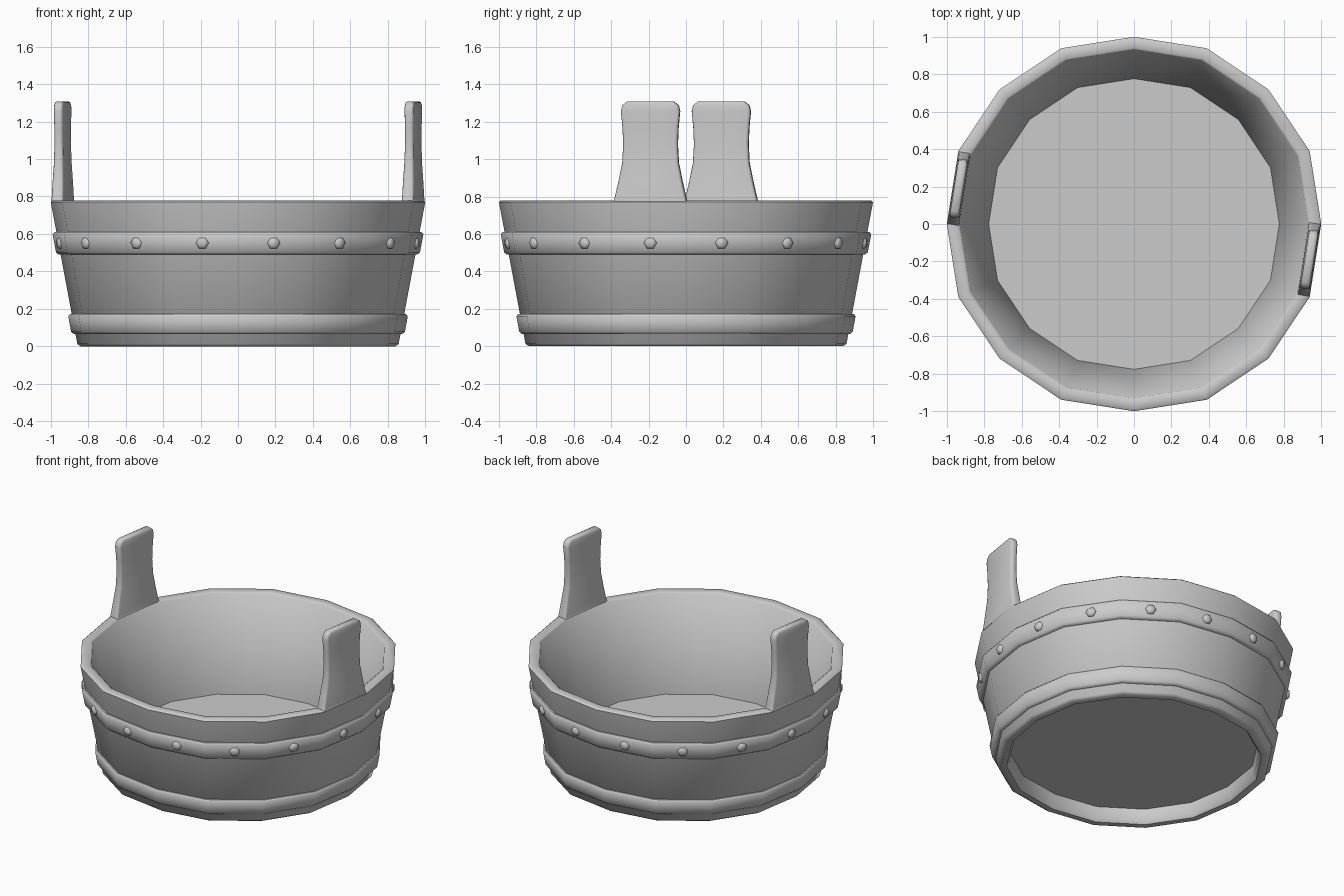
import bpy, bmesh, math
from mathutils import Vector, Matrix

if "Cube" in bpy.data.objects:
    bpy.data.objects.remove(bpy.data.objects["Cube"])

N = 16


def corner(k, r, z=0.0):
    # the corners on the axes sit slightly further in than the others
    r *= 1.0 if k % 4 == 0 else 1.016
    a = math.tau * k / N
    return Vector((r * math.cos(a), r * math.sin(a), z))


def side_frame(k, r):
    # midpoint, tangent and outward normal of tub side k
    a, b = corner(k, r), corner(k + 1, r)
    t = (b - a).normalized()
    return (a + b) / 2, t, Vector((t.y, -t.x, 0))


def finish(name, bm, angle=50):
    bmesh.ops.recalc_face_normals(bm, faces=bm.faces)
    me = bpy.data.meshes.new(name)
    bm.to_mesh(me)
    bm.free()
    ob = bpy.data.objects.new(name, me)
    bpy.context.collection.objects.link(ob)
    bpy.ops.object.select_all(action='DESELECT')
    ob.select_set(True)
    bpy.context.view_layer.objects.active = ob
    bpy.ops.object.shade_smooth_by_angle(angle=math.radians(angle))
    return ob


def ring(name, profile):
    # closed (radius, z) profile swept round the sixteen corners
    bm = bmesh.new()
    loops = [[bm.verts.new(corner(k, r, z)) for r, z in profile] for k in range(N)]
    m = len(profile)
    for k in range(N):
        a, b = loops[k], loops[(k + 1) % N]
        for i in range(m):
            j = (i + 1) % m
            bm.faces.new((a[i], b[i], b[j], a[j]))
    return finish(name, bm)


# Tapered wall with softened rim and foot
ring("tub_wall", [(0.84, 0), (0.858, 0.012), (1.0, 0.77), (0.99, 0.778),
                  (0.94, 0.778), (0.93, 0.77), (0.775, 0.13), (0.785, 0.02), (0.80, 0)])

# Raised floor
bm = bmesh.new()
low = [bm.verts.new(corner(k, 0.79, 0.10)) for k in range(N)]
top = [bm.verts.new(corner(k, 0.79, 0.135)) for k in range(N)]
bm.faces.new(low[::-1])
bm.faces.new(top)
for k in range(N):
    j = (k + 1) % N
    bm.faces.new((low[k], low[j], top[j], top[k]))
finish("tub_floor", bm)


# Hoops
def hoop(name, z0, z1, out):
    wall = lambda z: 0.857 + 0.186 * z
    c = 0.012
    ring(name, [(wall(z0) - 0.02, z0), (wall(z0) + out - c, z0),
                (wall(z0 + c) + out, z0 + c), (wall(z1 - c) + out, z1 - c),
                (wall(z1) + out - c, z1), (wall(z1) - 0.02, z1)])


hoop("lower_hoop", 0.065, 0.172, 0.02)
hoop("upper_hoop", 0.49, 0.61, 0.022)

# Hexagonal domed studs, one in the middle of each side
bm = bmesh.new()
for k in range(N):
    mid, t, n = side_frame(k, 0.979)
    up = Vector((0, 0, 1))
    base = mid + up * 0.552
    rows = [[bm.verts.new(base + n * d + (t * math.cos(i * math.tau / 6)
             + up * math.sin(i * math.tau / 6)) * r) for i in range(6)]
            for r, d in ((0.035, -0.012), (0.035, 0.004), (0.022, 0.018))]
    for a, b in zip(rows, rows[1:]):
        for i in range(6):
            j = (i + 1) % 6
            bm.faces.new((a[i], a[j], b[j], b[i]))
    bm.faces.new(rows[-1])
finish("hoop_studs", bm, 65)

# Two upright handles, half a turn apart: (half width, z, outer, inner offset)
rows = [(0.197, 0.755, -0.004, -0.066), (0.194, 0.785, -0.002, -0.066),
        (0.172, 0.88, -0.004, -0.064), (0.152, 0.98, -0.008, -0.060),
        (0.147, 1.08, -0.010, -0.057), (0.151, 1.17, -0.010, -0.057),
        (0.159, 1.255, -0.008, -0.058), (0.152, 1.287, -0.008, -0.058),
        (0.125, 1.308, -0.008, -0.058)]
for name, k in (("right_handle", N - 1), ("left_handle", N // 2 - 1)):
    mid, t, n = side_frame(k, 1.0)
    bm = bmesh.new()
    loops = []
    for w, z, o, i in rows:
        loops.append([bm.verts.new(mid + t * s * w + n * d + Vector((0, 0, z)))
                      for s, d in ((-1, o), (1, o), (1, i), (-1, i))])
    for a, b in zip(loops, loops[1:]):
        for i in range(4):
            j = (i + 1) % 4
            bm.faces.new((a[i], a[j], b[j], b[i]))
    bm.faces.new(loops[0][::-1])
    bm.faces.new(loops[-1])
    bm.normal_update()
    # soften the long front and back edges
    edges = [e for e in bm.edges if e.calc_face_angle() > math.radians(60)
             and min(v.co.z for v in e.verts) > 0.77]
    bmesh.ops.bevel(bm, geom=edges, offset=0.014, segments=2, profile=0.5, affect='EDGES')
    finish(name, bm)
